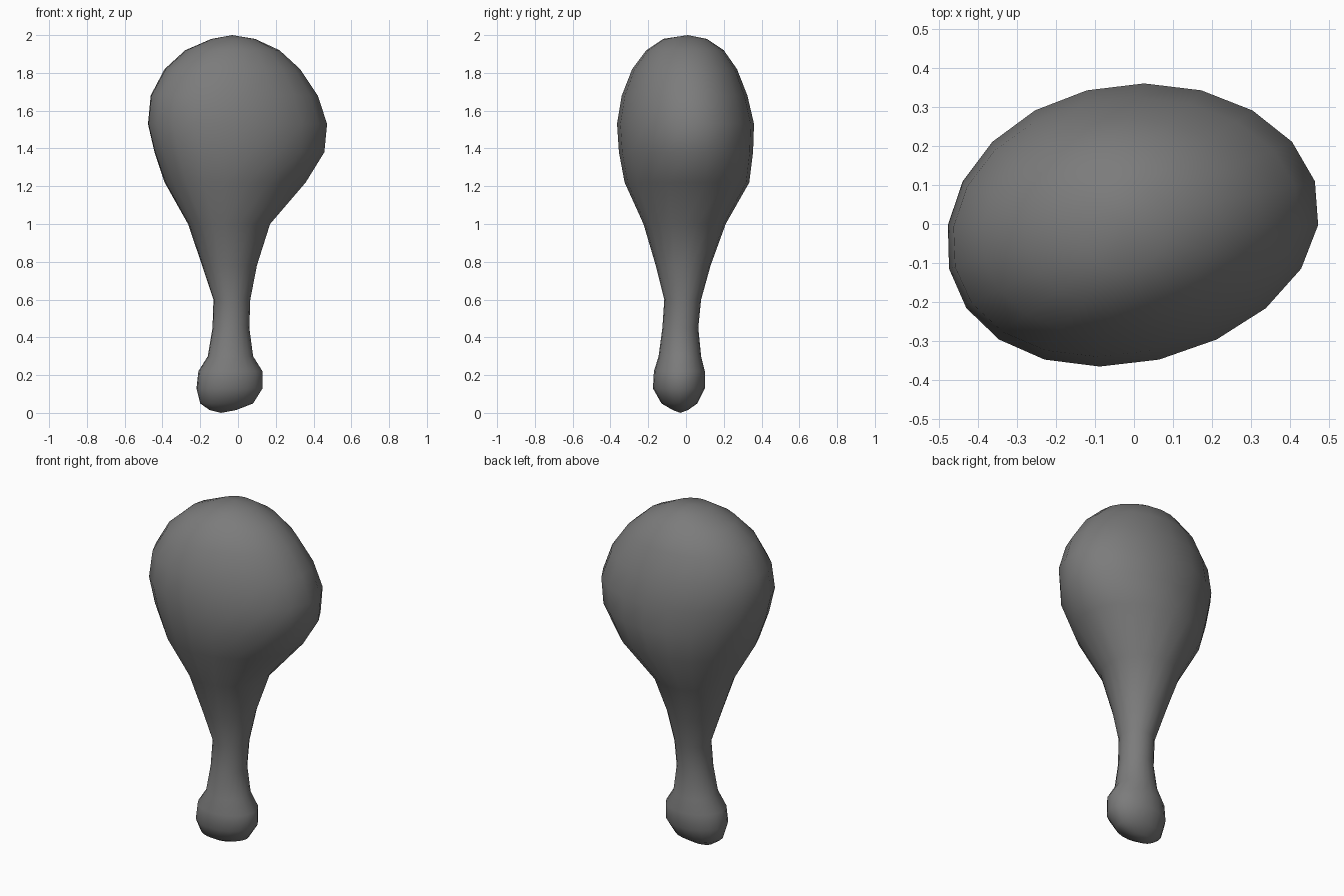
import bpy
import bmesh
import math

SEGMENTS = 20

# Cross-sections from knob to top: height, x min, x max, y min, y max
SECTIONS = [
    (.015, -.15, -.01, -.07, .01),
    (.05, -.2, .08, -.13, .06),
    (.13, -.22, .13, -.175, .1),
    (.22, -.21, .13, -.17, .1),
    (.3, -.16, .08, -.145, .08),
    (.45, -.135, .06, -.125, .065),
    (.6, -.13, .065, -.115, .08),
    (.78, -.19, .1, -.16, .13),
    (1, -.265, .17, -.225, .21),
    (1.22, -.39, .36, -.325, .335),
    (1.38, -.445, .46, -.355, .355),
    (1.53, -.48, .475, -.365, .36),
    (1.68, -.465, .425, -.34, .325),
    (1.82, -.39, .33, -.285, .27),
    (1.92, -.28, .22, -.21, .2),
    (1.98, -.14, .09, -.12, .11),
]
BOTTOM = (-.09, -.03, 0)
TOP = (-.03, .01, 2)


def make_material(name, colour):
    mat = bpy.data.materials.new(name)
    mat.use_nodes = True
    mat.diffuse_color = colour
    mat.node_tree.nodes["Principled BSDF"].inputs["Base Color"].default_value = colour
    return mat


def add_ring(bm, z, x_min, x_max, y_min, y_max):
    """Slightly skewed oval; the skew grows with the size of the oval."""
    centre_x, centre_y = (x_min + x_max) / 2, (y_min + y_max) / 2
    half_x, half_y = (x_max - x_min) / 2, (y_max - y_min) / 2
    skew = half_x / 4
    ring = []
    for i in range(SEGMENTS):
        angle = math.tau * i / SEGMENTS
        x = centre_x + half_x * (math.cos(angle - skew) - skew / 2 * math.sin(angle) ** 2)
        y = centre_y + half_y * math.sin(angle)
        ring.append(bm.verts.new((x, y, z)))
    return ring


def close_end(bm, ring, tip):
    pole = bm.verts.new(tip)
    for i, vert in enumerate(ring):
        bm.faces.new((vert, ring[(i + 1) % SEGMENTS], pole))


def build_drumstick(material):
    bm = bmesh.new()
    rings = [add_ring(bm, *section) for section in SECTIONS]

    # Skin the knob, shank and meaty end as one surface
    for lower, upper in zip(rings, rings[1:]):
        for i in range(SEGMENTS):
            j = (i + 1) % SEGMENTS
            bm.faces.new((lower[i], lower[j], upper[j], upper[i]))
    close_end(bm, rings[0], BOTTOM)
    close_end(bm, rings[-1], TOP)
    bmesh.ops.recalc_face_normals(bm, faces=bm.faces)
    for face in bm.faces:
        face.smooth = True

    mesh = bpy.data.meshes.new("drumstick")
    bm.to_mesh(mesh)
    bm.free()
    mesh.materials.append(material)
    obj = bpy.data.objects.new("drumstick", mesh)
    bpy.context.scene.collection.objects.link(obj)


default_cube = bpy.data.objects.get("Cube")
if default_cube:
    bpy.data.objects.remove(default_cube)

build_drumstick(make_material("dark grey", (.2, .2, .2, 1)))
